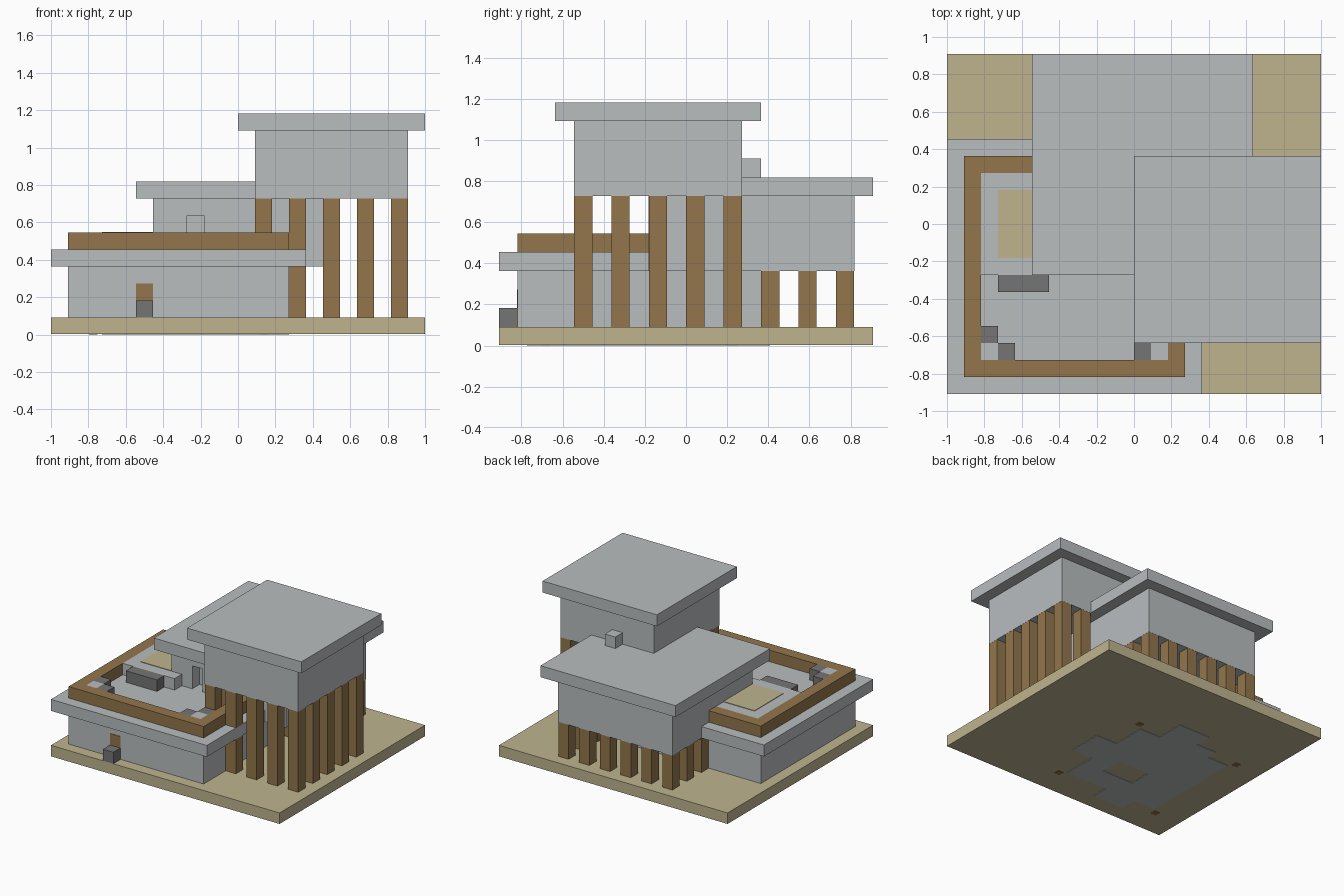
import bpy

cube = bpy.data.objects.get("Cube")
if cube:
    bpy.data.objects.remove(cube, do_unlink=True)

U = 1 / 11          # one building block
THIN = 0.004        # thickness of surface plates


def linear(c):
    c /= 255
    return c / 12.92 if c <= 0.04045 else ((c + 0.055) / 1.055) ** 2.4


def material(name, *rgb):
    m = bpy.data.materials.new(name)
    colour = [linear(c) for c in rgb] + [1]
    m.diffuse_color = colour
    m.use_nodes = True
    node = m.node_tree.nodes["Principled BSDF"]
    node.inputs["Base Color"].default_value = colour
    node.inputs["Roughness"].default_value = 0.9
    return m


CONCRETE = material("pale concrete", 185, 189, 191)
SAND = material("sand", 191, 180, 143)
WOOD = material("brown wood", 147, 118, 76)
STONE = material("dark stone", 117, 117, 117)


def box(name, x, y, z, mat, inset=0):
    """Box from block-grid ranges; the grid starts at the front left corner."""
    spans = [[v * U + o for v in r] for r, o in
             ((x, -1), (y, -10 * U), (z, 0))]
    bpy.ops.mesh.primitive_cube_add(size=1)
    ob = bpy.context.object
    ob.name = name
    for v in ob.data.vertices:
        for k, (a, b) in enumerate(spans):
            shrink = inset if k < 2 else 0
            v.co[k] = b - shrink if v.co[k] > 0 else a + shrink
    ob.data.materials.append(mat)
    return ob


def posts(name, cells, top):
    for i, j in cells:
        box(name, (i, i + 1), (j, j + 1), (1, top), WOOD, 0.001)


# Ground slab with foundation plates underneath
box("ground_slab", (0, 22), (0, 20), (THIN / U, 1), SAND)
sole = (0, 0.05)
for x, y in [((3, 7), (3, 12)), ((10, 12), (3, 12)), ((7, 10), (7, 12)),
             ((7, 10), (3, 5)), ((7, 10), (12, 14.5)), ((12, 14), (6, 9)),
             ((5, 8), (1.5, 3)), ((5, 7), (12, 13))]:
    box("foundation_plate", x, y, sole, CONCRETE)
for i in (2, 12):
    for j in (2, 12):
        box("foundation_pin", (i + .25, i + .75), (j + .25, j + .75), sole, WOOD)

# Ground floor, its door and doorstep
box("ground_floor", (1, 14), (1, 14), (1, 4), CONCRETE)
box("terrace_slab", (0, 15), (0, 15), (4, 5), CONCRETE)
box("front_door", (5, 6), (1 - THIN / U, 1), (1, 3), WOOD)
box("doorstep", (5, 6), (0, 1 - THIN / U), (1, 2), STONE)

# Terrace parapet
deck = (5, 6)
box("parapet_front", (1, 14), (1, 2), deck, WOOD)
box("parapet_left_end", (13, 14), (2, 8), deck, WOOD)
box("parapet_right_end", (1, 2), (2, 14), deck, WOOD)
box("parapet_back", (2, 6), (13, 14), deck, WOOD)

# Terrace furniture: corner tables with seats, planter bed, bench
for table, seat in ((2, 3), (12, 11)):
    box("corner_table", (table, table + 1), (2, 3), deck, CONCRETE)
    box("corner_seat", (seat, seat + 1), (2, 3), deck, STONE)
    box("corner_seat", (table, table + 1), (3, 4), deck, STONE)
box("planter", (2, 7), (7, 13), deck, CONCRETE)
box("planter_sand", (3, 6), (8, 12), (6, 6 + THIN / U), SAND)
box("bench", (3, 6), (6, 7), deck, STONE)

# Middle floor with a recessed doorway
middle = box("middle_floor", (6, 17), (8, 19), (4, 8), CONCRETE)
cutter = box("doorway_cutter", (8, 9), (7, 9), (5, 7), CONCRETE)
cutter.hide_render = True
mod = middle.modifiers.new("doorway", "BOOLEAN")
mod.operation = "DIFFERENCE"
mod.solver = "EXACT"
mod.object = cutter
bpy.context.view_layer.objects.active = middle
bpy.ops.object.modifier_apply(modifier=mod.name)
bpy.data.objects.remove(cutter, do_unlink=True)
box("middle_roof", (5, 18), (7, 20), (8, 9), CONCRETE)
box("chimney", (15, 16), (13, 14), (9, 10), CONCRETE)

# Upper floor
box("upper_floor", (12, 21), (4, 13), (8, 12), CONCRETE)
box("upper_roof", (11, 22), (3, 14), (12, 13), CONCRETE)

# Supporting posts around both raised floors
posts("short_post", [(i, 18) for i in range(6, 17, 2)]
      + [(i, j) for i in (6, 16) for j in (14, 16)], 4)
posts("tall_post", [(i, j) for i in range(12, 21, 2) for j in range(4, 13, 2)
                    if i in (12, 20) or j in (4, 12)], 8)
